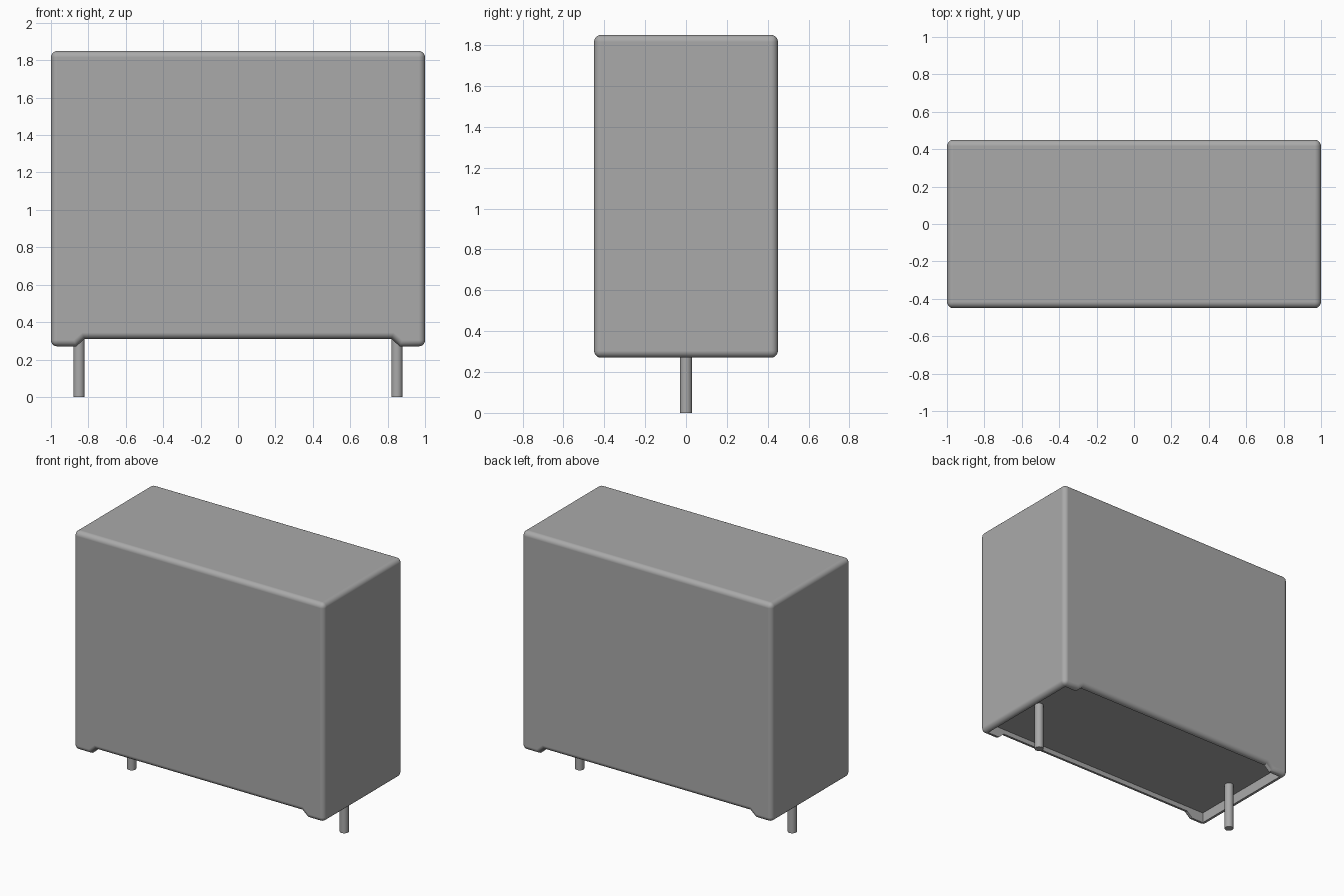
import bpy, bmesh, math
from mathutils import Matrix, Vector

cube = bpy.data.objects.get("Cube")
if cube:
    bpy.data.objects.remove(cube, do_unlink=True)

HALF_X, HALF_Y = 1.0, 0.45
FOOT_Z, NOTCH_Z, FLOOR_Z, TOP_Z = 0.27, 0.31, 0.345, 1.85
WALL, ROUND = 0.04, 0.034
PIN_X, PIN_R = 0.85, 0.03

grey = bpy.data.materials.new("plain_grey")
colour = (0.4, 0.4, 0.4, 1.0)
grey.diffuse_color = colour
grey.use_nodes = True
grey.node_tree.nodes["Principled BSDF"].inputs["Base Color"].default_value = colour


def make_object(name, bm):
    bmesh.ops.recalc_face_normals(bm, faces=bm.faces)
    mesh = bpy.data.meshes.new(name)
    bm.to_mesh(mesh)
    bm.free()
    mesh.materials.append(grey)
    ob = bpy.data.objects.new(name, mesh)
    bpy.context.collection.objects.link(ob)
    return ob


def activate(ob):
    bpy.ops.object.select_all(action='DESELECT')
    ob.select_set(True)
    bpy.context.view_layer.objects.active = ob


# Case: front profile with a shallow notch between the feet, extruded in depth
half = [(0.82, NOTCH_Z), (0.865, FOOT_Z), (HALF_X, FOOT_Z), (HALF_X, TOP_Z)]
profile = half + [(-x, z) for x, z in reversed(half)]
bm = bmesh.new()
face = bm.faces.new([bm.verts.new((x, -HALF_Y, z)) for x, z in profile])
ext = bmesh.ops.extrude_face_region(bm, geom=[face])
moved = [v for v in ext["geom"] if isinstance(v, bmesh.types.BMVert)]
bmesh.ops.translate(bm, verts=moved, vec=(0, 2 * HALF_Y, 0))
case = make_object("case", bm)

# Hollow underside inside the thin rim
bm = bmesh.new()
bmesh.ops.create_cube(bm, size=1.0)
bmesh.ops.scale(bm, verts=bm.verts,
                vec=(2 * (HALF_X - WALL), 2 * (HALF_Y - WALL), FLOOR_Z - 0.1))
bmesh.ops.translate(bm, verts=bm.verts, vec=(0, 0, (FLOOR_Z + 0.1) / 2))
cutter = make_object("recess_cutter", bm)
cutter.hide_render = True

# Round the outer edges, then cut the recess
activate(case)
bevel = case.modifiers.new("rounded_edges", 'BEVEL')
bevel.width = ROUND
bevel.segments = 5
bevel.limit_method = 'ANGLE'
bevel.angle_limit = math.radians(50)
cut = case.modifiers.new("recess", 'BOOLEAN')
cut.operation = 'DIFFERENCE'
cut.solver = 'EXACT'
cut.object = cutter
for name in ("rounded_edges", "recess"):
    bpy.ops.object.modifier_apply(modifier=name)
bpy.data.objects.remove(cutter, do_unlink=True)
bpy.ops.object.shade_smooth_by_angle(angle=math.radians(30))
weighted = case.modifiers.new("flat_side_shading", 'WEIGHTED_NORMAL')
weighted.keep_sharp = True

# Two round wire pins reaching up into the floor of the recess
for side, sx in (("right", -1), ("left", 1)):
    bm = bmesh.new()
    height = FLOOR_Z + 0.01
    bmesh.ops.create_cone(bm, cap_ends=True, segments=32, radius1=PIN_R,
                          radius2=PIN_R, depth=height,
                          matrix=Matrix.Translation(Vector((sx * PIN_X, 0, height / 2))))
    pin = make_object(side + "_pin", bm)
    activate(pin)
    bpy.ops.object.shade_smooth_by_angle(angle=math.radians(30))
